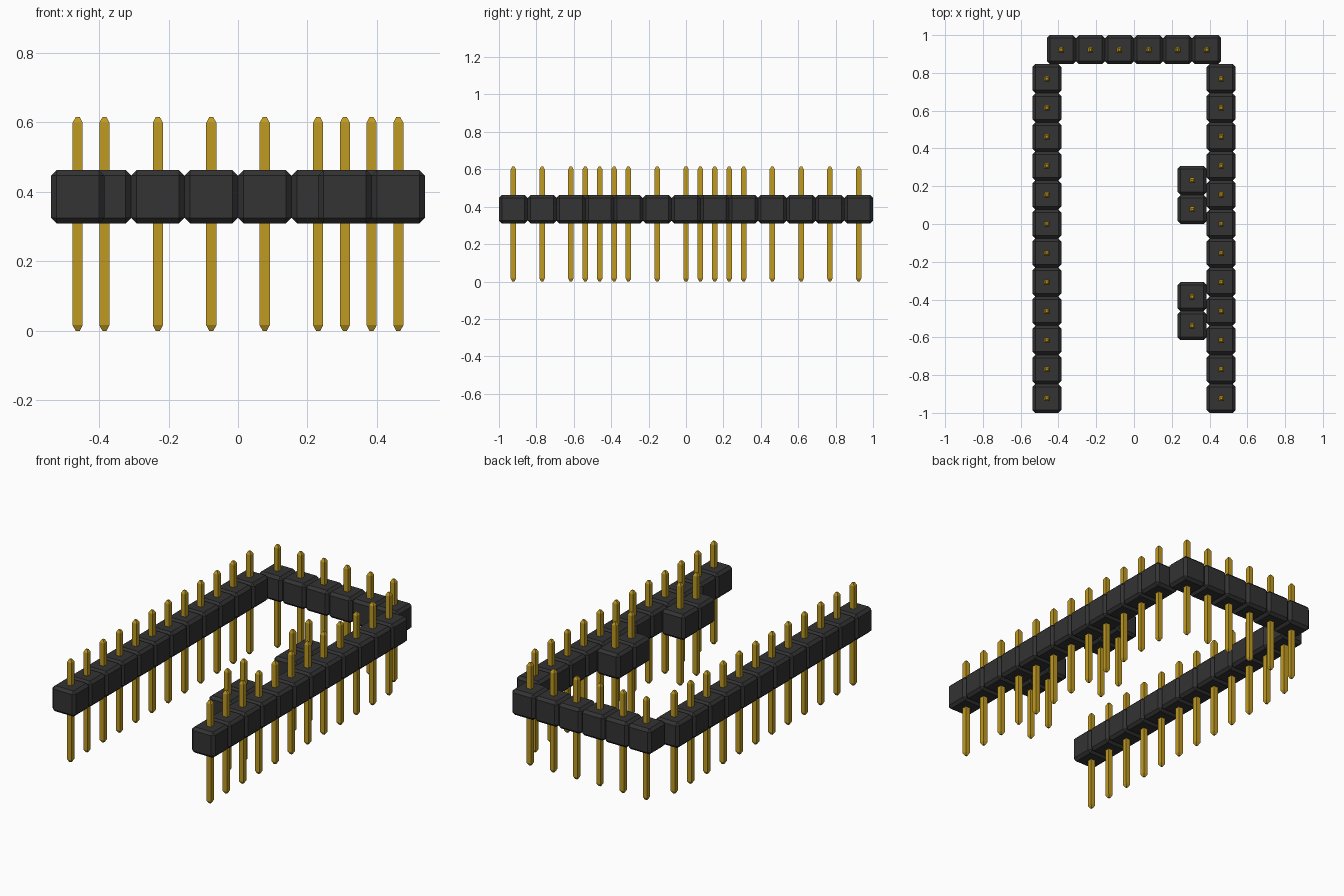
import bpy, bmesh
from mathutils import Matrix, Vector

cube = bpy.data.objects.get("Cube")
if cube:
    bpy.data.objects.remove(cube, do_unlink=True)

P = 2 / 13            # pin pitch and housing block size
BLOCK_Z = 0.386       # centre height of the housings
PIN_TOP = 0.615


def material(name, rgb):
    m = bpy.data.materials.new(name)
    m.use_nodes = True
    m.diffuse_color = (*rgb, 1)
    m.node_tree.nodes["Principled BSDF"].inputs["Base Color"].default_value = (*rgb, 1)
    return m


BLACK = material("black plastic", (0.033, 0.033, 0.033))
GOLD = material("gold metal", (0.52, 0.32, 0.016))


def finish(bm, name, mat):
    bmesh.ops.recalc_face_normals(bm, faces=bm.faces)
    mesh = bpy.data.meshes.new(name)
    bm.to_mesh(mesh)
    bm.free()
    mesh.materials.append(mat)
    obj = bpy.data.objects.new(name, mesh)
    bpy.context.collection.objects.link(obj)
    return obj


def housing(name, spots):
    """Row of cubes with chamfered edges, one per pin."""
    bm = bmesh.new()
    for x, y in spots:
        bmesh.ops.create_cube(bm, size=P, matrix=Matrix.Translation((x, y, BLOCK_Z)))
    bmesh.ops.bevel(bm, geom=bm.edges[:], offset=0.016, segments=1, affect='EDGES')
    return finish(bm, name, BLACK)


def pins(name, spots):
    """Square pins with tapered ends."""
    profile = [(0, 0.006), (0.016, 0.0145), (PIN_TOP - 0.016, 0.0145), (PIN_TOP, 0.006)]
    bm = bmesh.new()
    for x, y in spots:
        rings = [[bm.verts.new(Vector((x + sx * r, y + sy * r, z)))
                  for sx, sy in ((-1, -1), (1, -1), (1, 1), (-1, 1))]
                 for z, r in profile]
        for a, b in zip(rings, rings[1:]):
            for i in range(4):
                j = (i + 1) % 4
                bm.faces.new((a[i], a[j], b[j], b[i]))
        bm.faces.new(rings[0][::-1])
        bm.faces.new(rings[-1])
    return finish(bm, name, GOLD)


# Header strips, positions in pitches
strips = {
    "right_header": [(-3, i - 6) for i in range(12)],
    "left_header": [(3, i - 6) for i in range(12)],
    "back_header": [(i - 2.5, 6) for i in range(6)],
    "inner_front_header": [(2, -3.5), (2, -2.5)],
    "inner_back_header": [(2, 0.5), (2, 1.5)],
}
for name, cells in strips.items():
    spots = [(x * P, y * P) for x, y in cells]
    housing(name + "_housing", spots)
    pins(name + "_pins", spots)
